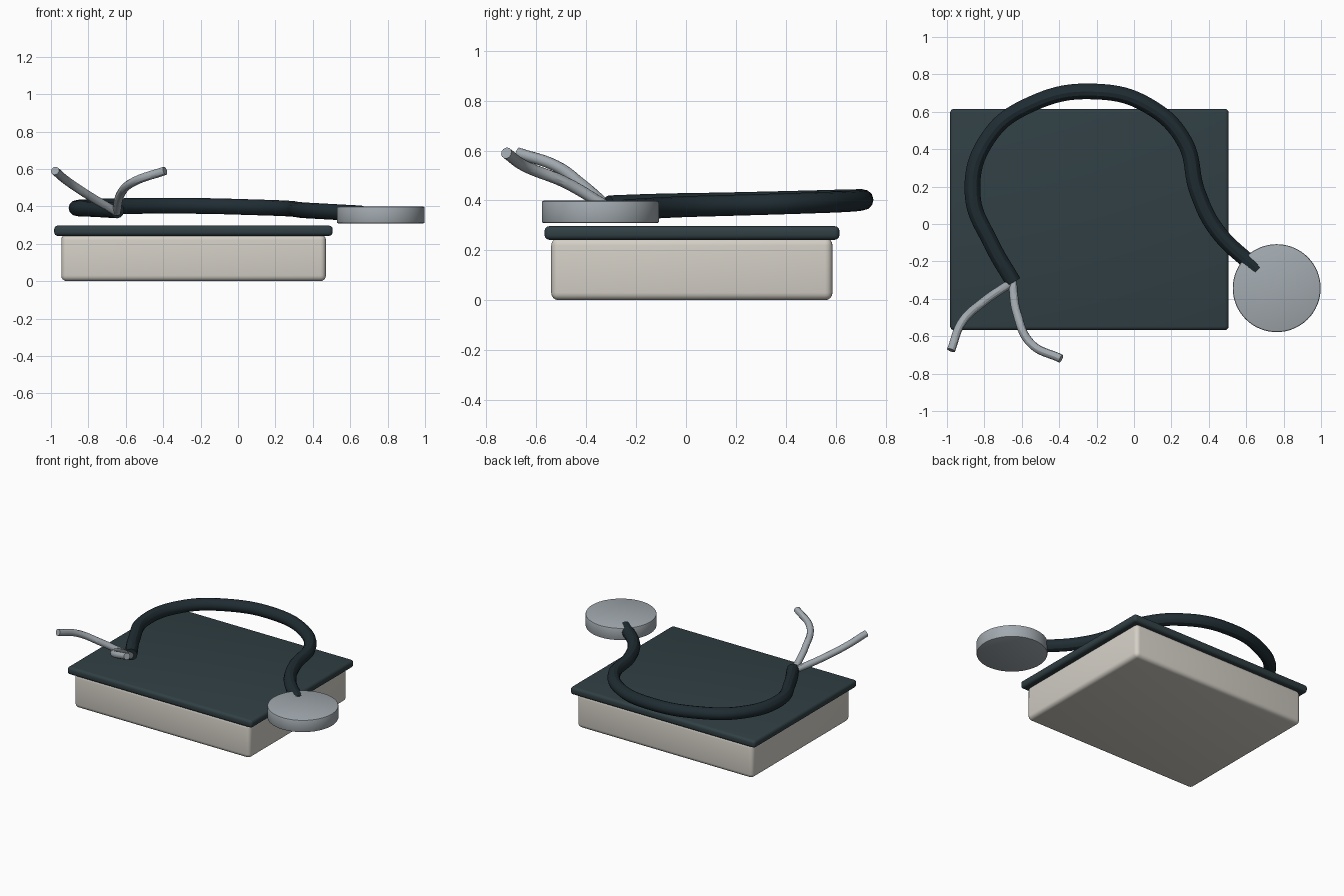
import bpy
from mathutils import Vector

if "Cube" in bpy.data.objects:
    bpy.data.objects.remove(bpy.data.objects["Cube"])


def material(name, rgb):
    m = bpy.data.materials.new(name)
    m.diffuse_color = (*rgb, 1)
    m.use_nodes = True
    m.node_tree.nodes["Principled BSDF"].inputs["Base Color"].default_value = m.diffuse_color
    return m


CREAM = material("cream", (0.66, 0.63, 0.57))
TEAL = material("dark_teal", (0.03, 0.05, 0.058))
RUBBER = material("dark_rubber", (0.014, 0.026, 0.033))
METAL = material("metal", (0.36, 0.40, 0.43))


def finish(obj, name, mat, bevel=0, segments=4):
    obj.name = name
    obj.data.materials.append(mat)
    if bevel:
        b = obj.modifiers.new("bevel", 'BEVEL')
        b.width, b.segments = bevel, segments
        b.limit_method = 'ANGLE'
    bpy.ops.object.select_all(action='DESELECT')
    obj.select_set(True)
    bpy.context.view_layer.objects.active = obj
    for mod in list(obj.modifiers):
        bpy.ops.object.modifier_apply(modifier=mod.name)
    bpy.ops.object.shade_smooth_by_angle()


def box(name, lo, hi, mat, bevel):
    lo, hi = Vector(lo), Vector(hi)
    bpy.ops.mesh.primitive_cube_add(size=1, location=(lo + hi) / 2)
    obj = bpy.context.object
    obj.scale = hi - lo
    bpy.ops.object.transform_apply(location=False, rotation=False, scale=True)
    finish(obj, name, mat, bevel)


def tube(name, points, radius, mat):
    curve = bpy.data.curves.new(name, 'CURVE')
    curve.dimensions = '3D'
    curve.bevel_depth, curve.bevel_resolution = radius, 4
    curve.resolution_u, curve.use_fill_caps = 10, True
    spline = curve.splines.new('BEZIER')
    spline.bezier_points.add(len(points) - 1)
    for bp, co in zip(spline.bezier_points, points):
        bp.co = co
        bp.handle_left_type = bp.handle_right_type = 'AUTO'
    obj = bpy.data.objects.new(name, curve)
    bpy.context.collection.objects.link(obj)
    bpy.ops.object.select_all(action='DESELECT')
    obj.select_set(True)
    bpy.context.view_layer.objects.active = obj
    bpy.ops.object.convert(target='MESH')
    finish(bpy.context.object, name, mat)


# Case and overhanging lid
box("case_body", (-0.945, -0.54, 0), (0.47, 0.587, 0.25), CREAM, 0.03)
box("case_lid", (-0.983, -0.567, 0.242), (0.506, 0.615, 0.297), TEAL, 0.02)

# Round chest piece beside the case
bpy.ops.mesh.primitive_cylinder_add(vertices=64, radius=0.235, depth=0.09,
                                    location=(0.763, -0.343, 0.354))
finish(bpy.context.object, "chest_piece", METAL, 0.008, 2)

# Looping rubber tube
tube("rubber_tube", [
    (-0.645, -0.31, 0.378), (-0.76, -0.11, 0.385), (-0.863, 0.16, 0.39),
    (-0.78, 0.46, 0.397), (-0.54, 0.645, 0.402), (-0.2, 0.708, 0.402),
    (0.08, 0.63, 0.395), (0.27, 0.44, 0.388), (0.34, 0.17, 0.38),
    (0.44, -0.03, 0.374), (0.66, -0.245, 0.362)], 0.042, RUBBER)

# Two metal ear pipes
tube("ear_pipe_left", [
    (-0.65, -0.31, 0.37), (-0.81, -0.42, 0.465), (-0.92, -0.525, 0.54),
    (-0.978, -0.675, 0.59)], 0.023, METAL)
tube("ear_pipe_right", [
    (-0.65, -0.31, 0.37), (-0.625, -0.48, 0.47), (-0.55, -0.64, 0.535),
    (-0.39, -0.72, 0.59)], 0.023, METAL)
